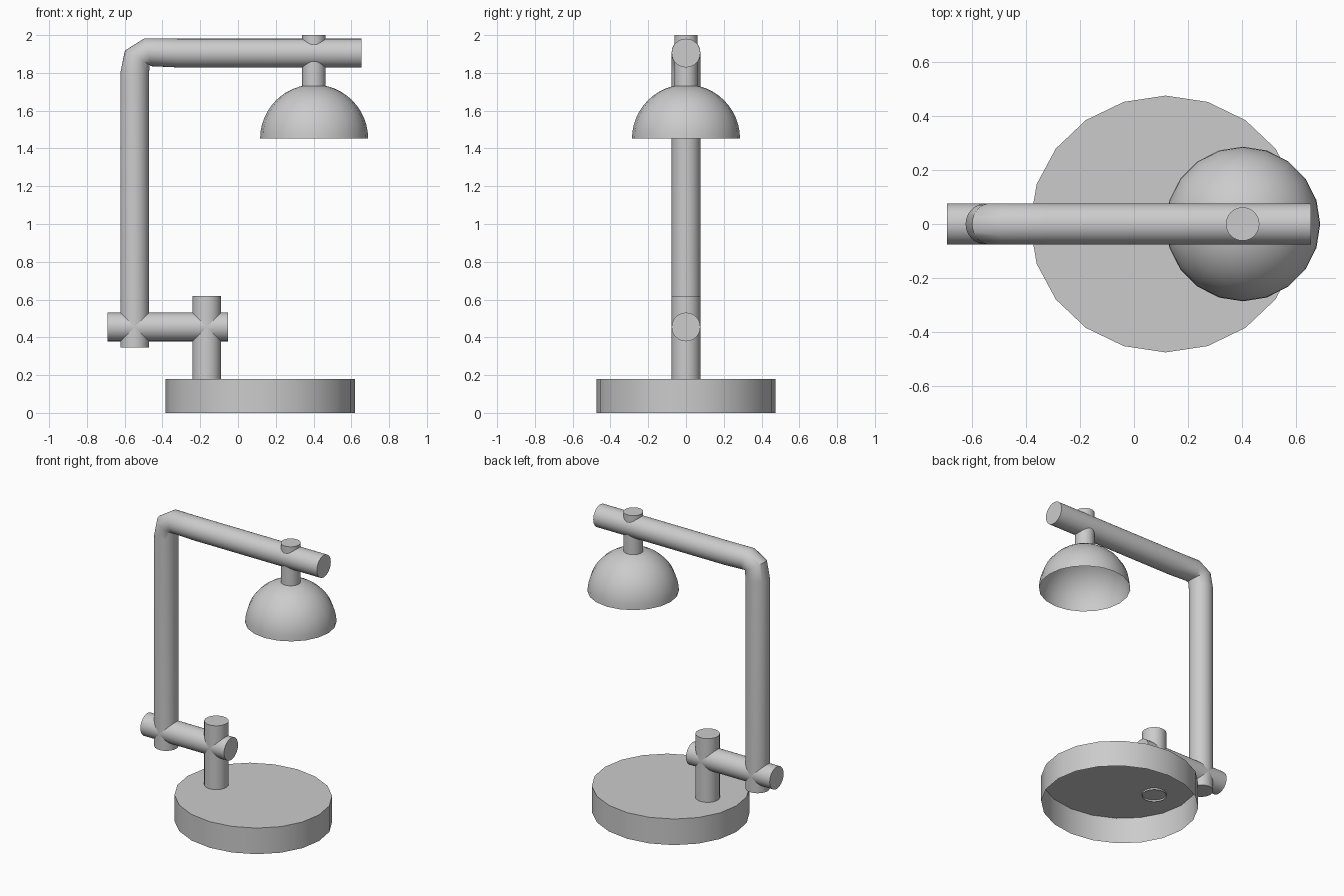
import bpy, bmesh
from math import sin, cos, pi, radians
from mathutils import Vector

if "Cube" in bpy.data.objects:
    bpy.data.objects.remove(bpy.data.objects["Cube"])


def finish(name, bm):
    bmesh.ops.recalc_face_normals(bm, faces=bm.faces)
    me = bpy.data.meshes.new(name)
    bm.to_mesh(me)
    bm.free()
    ob = bpy.data.objects.new(name, me)
    bpy.context.collection.objects.link(ob)
    bpy.ops.object.select_all(action='DESELECT')
    ob.select_set(True)
    bpy.context.view_layer.objects.active = ob
    bpy.ops.object.shade_smooth_by_angle(angle=radians(40))
    return ob


def skin(name, rings, cap_start=True, cap_end=True):
    """Bridge a list of equal-length point rings into a tube."""
    bm = bmesh.new()
    loops = [[bm.verts.new(p) for p in r] for r in rings]
    n = len(loops[0])
    for a, b in zip(loops, loops[1:]):
        for i in range(n):
            j = (i + 1) % n
            bm.faces.new((a[i], a[j], b[j], b[i]))
    if cap_start:
        bm.faces.new(loops[0][::-1])
    if cap_end:
        bm.faces.new(loops[-1])
    return finish(name, bm)


def ring(x, z, tilt, rx, ry, n=32):
    """Ring around the axis tilted from +z (0) towards +x (90 degrees)."""
    t = radians(tilt)
    u = Vector((cos(t), 0, -sin(t)))
    v = Vector((0, 1, 0))
    c = Vector((x, 0, z))
    return [c + u * rx * cos(2 * pi * i / n) + v * ry * sin(2 * pi * i / n)
            for i in range(n)]


R = 0.076

# Base: 20-sided shell, open underneath
skin("base", [ring(0.117, z, 0, 0.502, 0.475, 20) for z in (0, 0.18)], cap_start=False)

# Short post and crossbar
skin("base_post", [ring(-0.165, z, 0, R, R) for z in (0.168, 0.62)], cap_start=False)
skin("crossbar", [ring(x, 0.455, 90, R, R) for x in (-0.692, -0.053)])

# Upright that bends into the top arm
path = [(-0.547, 0.345, 0, R), (-0.547, 1.80, 0, R), (-0.533, 1.880, 30, R),
        (-0.477, 1.909, 76, R), (-0.32, 1.905, 90, R), (0.655, 1.905, 90, R)]
skin("bent_arm", [ring(x, z, t, r, R) for x, z, t, r in path])

# Shade stem through the arm
skin("shade_stem", [ring(0.402, z, 0, 0.062, 0.062) for z in (1.725, 2.0)], cap_start=False)

# Shade: open hemisphere shell
bm = bmesh.new()
bmesh.ops.create_uvsphere(bm, u_segments=20, v_segments=24, radius=0.286)
bmesh.ops.delete(bm, geom=[v for v in bm.verts if v.co.z < -0.001], context='VERTS')
bmesh.ops.translate(bm, verts=bm.verts, vec=(0.403, 0, 1.452))
shade = finish("lamp_shade", bm)
# Outward normals on the open shell
c = Vector((0.403, 0, 1.452))
p = shade.data.polygons[0]
if p.normal.dot(p.center - c) < 0:
    shade.data.flip_normals()
